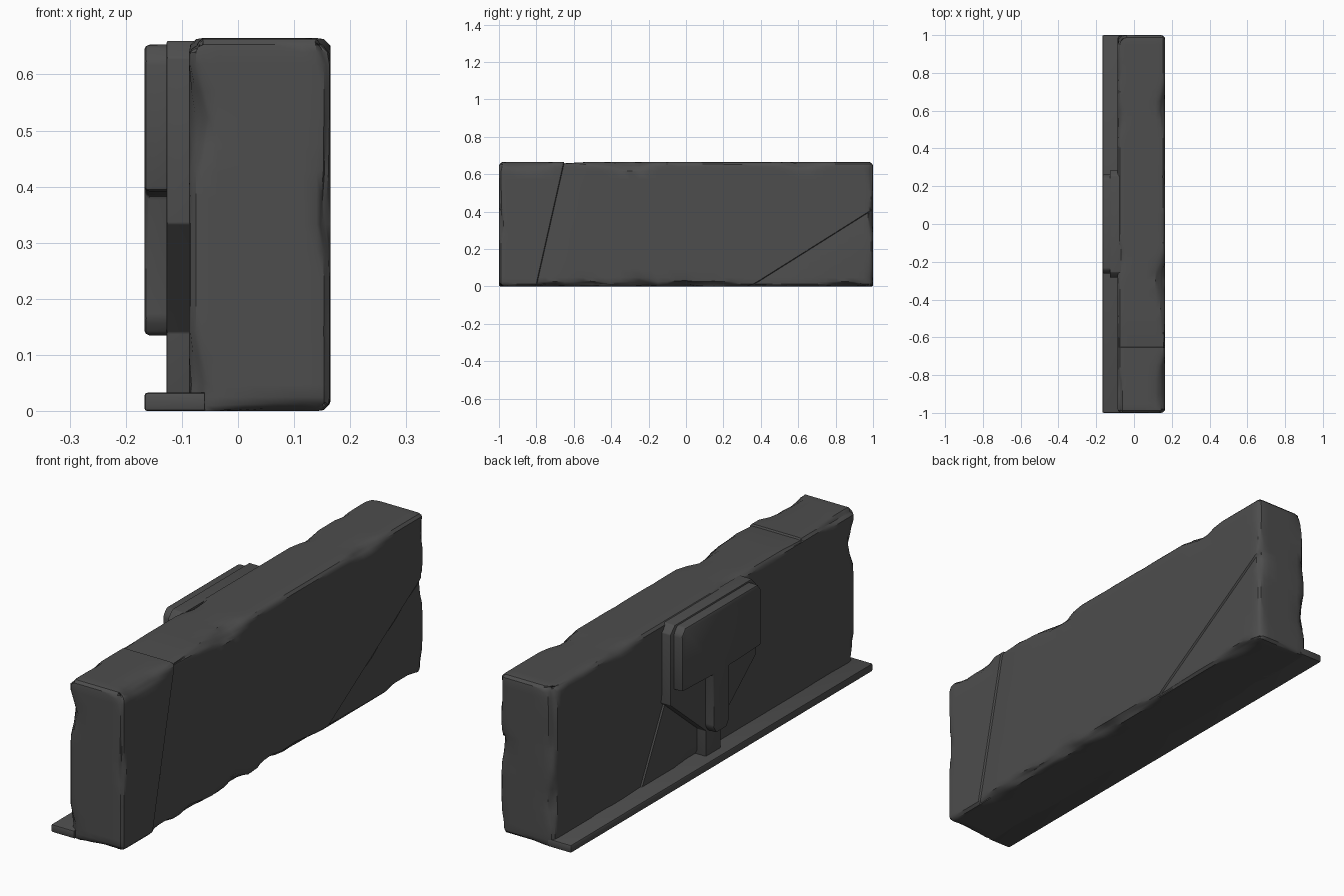
import bpy, bmesh
from mathutils import Vector, noise

if "Cube" in bpy.data.objects:
    bpy.data.objects.remove(bpy.data.objects["Cube"])

mat = bpy.data.materials.new("dark_grey_stone")
mat.diffuse_color = (0.075, 0.075, 0.075, 1)
mat.use_nodes = True
mat.node_tree.nodes["Principled BSDF"].inputs["Base Color"].default_value = mat.diffuse_color


def finish(name, bm, angle=0.6):
    bmesh.ops.recalc_face_normals(bm, faces=bm.faces)
    me = bpy.data.meshes.new(name)
    bm.to_mesh(me)
    bm.free()
    ob = bpy.data.objects.new(name, me)
    bpy.context.collection.objects.link(ob)
    me.materials.append(mat)
    bpy.ops.object.select_all(action='DESELECT')
    ob.select_set(True)
    bpy.context.view_layer.objects.active = ob
    bpy.ops.object.shade_smooth_by_angle(angle=angle)
    return ob


def slice_bm(bm, co, no):
    bmesh.ops.bisect_plane(bm, geom=bm.verts[:] + bm.edges[:] + bm.faces[:],
                           plane_co=co, plane_no=no, dist=1e-5)


# Weathered wall block: sliced box with chipped edges and shallow cracks
LO, HI = Vector((-0.087, -1, 0)), Vector((0.165, 1, 0.665))
bm = bmesh.new()
bmesh.ops.create_cube(bm, size=1)
for v in bm.verts:
    v.co = Vector([LO[i] if v.co[i] < 0 else HI[i] for i in range(3)])
for axis, count in ((0, 5), (1, 40), (2, 14)):
    a, b = LO[axis], HI[axis]
    cuts = [a + (b - a) * k / count for k in range(1, count)]
    cuts += [a + 0.01, b - 0.01, a + 0.025, b - 0.025]
    no = Vector([1.0 if i == axis else 0.0 for i in range(3)])
    for c in cuts:
        slice_bm(bm, no * c, no)

# Each crack: line in the yz plane, wall side, z range, depth
cracks = [((-0.65, 0.665), (-0.80, 0.0), 1, (0.0, 0.67), 0.007),
          ((1.0, 0.41), (0.38, 0.02), 1, (0.0, 0.45), 0.007),
          ((0.25, 0.36), (0.42, 0.03), -1, (0.0, 0.36), 0.006)]
planes = []
for p, q, side, zr, depth in cracks:
    d = Vector((0, q[0] - p[0], q[1] - p[1])).normalized()
    no = Vector((0, -d.z, d.y))
    co = Vector((0, p[0], p[1]))
    for off in (-0.004, 0.0):
        slice_bm(bm, co + no * off, no)
    planes.append((co, no, side, zr, depth))

moves = {}
for v in bm.verts:
    m = Vector((0, 0, 0))
    for co, no, side, zr, depth in planes:
        t = (v.co - co).dot(no)
        if -1e-4 < t < 0.12 and zr[0] <= v.co.z <= zr[1] + 1e-4:
            k = depth * (1 - t / 0.12)
            face = HI.x if side > 0 else LO.x
            if abs(v.co.x - face) < 1e-4:
                m.x -= side * k
            if zr[1] > 0.66 and v.co.z > HI.z - 1e-4:
                m.z -= k
    # chipped edges: push corners inward by a noisy chamfer width
    d = [min(v.co[i] - LO[i], HI[i] - v.co[i]) for i in range(3)]
    for i, j in ((0, 1), (0, 2), (1, 2)):
        n = noise.noise(v.co * 6 + Vector((3.1, 7.7 * i, 5.3 * j)))
        w = 0.014 + 0.065 * max(0.0, n)
        gap = w - d[i] - d[j]
        if gap > 0:
            for ax in (i, j):
                sgn = 1 if v.co[ax] < (LO[ax] + HI[ax]) / 2 else -1
                if ax == 2 and sgn > 0 and v.co.x < 0:
                    continue
                m[ax] += sgn * gap / 2
    moves[v] = m
for v, m in moves.items():
    v.co += m
finish("wall_block", bm)


def plate(name, half, x0, x1, bevel):
    """Mirror a half outline (y, z) and extrude it between x0 and x1."""
    outline = half + [(-y, z) for y, z in reversed(half)]
    bm = bmesh.new()
    f = bm.faces.new([bm.verts.new((x0, y, z)) for y, z in outline])
    r = bmesh.ops.extrude_face_region(bm, geom=[f])
    for e in r["geom"]:
        if isinstance(e, bmesh.types.BMVert):
            e.co.x = x1
    # soften the outer rim and the outline corners
    bm.normal_update()
    edges = [e for e in bm.edges if any(abs(v.co.x - x1) < 1e-5 for v in e.verts)]
    bmesh.ops.bevel(bm, geom=edges, offset=bevel, segments=2, profile=0.5,
                    affect='EDGES', clamp_overlap=True)
    return finish(name, bm)


# Ledge along the foot of the wall
plate("foot_ledge", [(1, 0), (1, 0.033)], -0.06, -0.167, 0.006)
# Shield-shaped backing plate with a short stem
plate("backing_plate", [(0.05, 0.03), (0.05, 0.14), (0.283, 0.334),
                        (0.283, 0.63), (0.255, 0.66)], -0.07, -0.127, 0.003)
# Raised T-shaped relief
plate("raised_relief", [(0.035, 0.135), (0.053, 0.165), (0.053, 0.385), (0.262, 0.392),
                        (0.262, 0.625), (0.24, 0.653)], -0.12, -0.167, 0.009)
